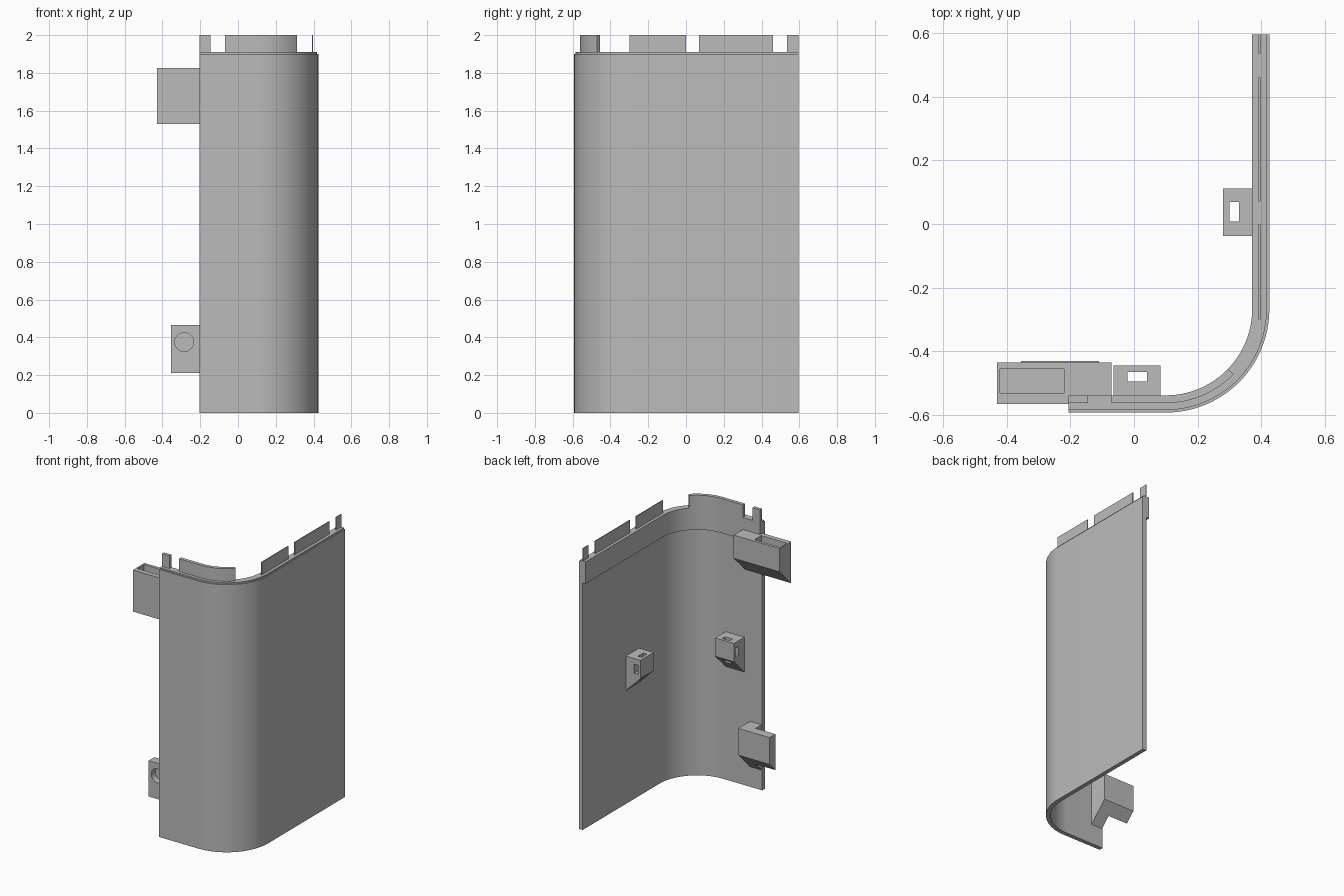
import bpy, bmesh, math
from math import cos, sin, radians

cube = bpy.data.objects.get("Cube")
if cube:
    bpy.data.objects.remove(cube, do_unlink=True)

grey = bpy.data.materials.new("plain grey")
grey.use_nodes = True
GREY = (0.5, 0.5, 0.5, 1)
grey.diffuse_color = GREY
grey.node_tree.nodes["Principled BSDF"].inputs["Base Color"].default_value = GREY

# Plan of the outer face: straight front, rounded corner, straight side
X_END, FRONT, SIDE, Y_END, R = -0.205, -0.592, 0.425, 0.595, 0.325
CX, CY = SIDE - R, FRONT + R


def loft(name, rings, smooth=False):
    """Join equal closed rings of points into a capped solid."""
    bm = bmesh.new()
    loops = [[bm.verts.new(p) for p in ring] for ring in rings]
    n = len(loops[0])
    for a, b in zip(loops, loops[1:]):
        for i in range(n):
            j = (i + 1) % n
            bm.faces.new((a[i], a[j], b[j], b[i]))
    bm.faces.new(loops[0])
    bm.faces.new(loops[-1])
    bmesh.ops.recalc_face_normals(bm, faces=bm.faces)
    mesh = bpy.data.meshes.new(name)
    bm.to_mesh(mesh)
    bm.free()
    mesh.materials.append(grey)
    obj = bpy.data.objects.new(name, mesh)
    bpy.context.collection.objects.link(obj)
    if smooth:
        bpy.ops.object.select_all(action="DESELECT")
        obj.select_set(True)
        bpy.context.view_layer.objects.active = obj
        bpy.ops.object.shade_smooth_by_angle(angle=radians(30))
    return obj


def arc(start, end, steps=24):
    """Corner stations: plan point plus outward direction."""
    angles = [radians(start + (end - start) * i / steps) for i in range(steps + 1)]
    return [(CX + R * cos(a), CY + R * sin(a), cos(a), sin(a)) for a in angles]


def front(x):
    return (x, FRONT, 0, -1)


def side(y):
    return (SIDE, y, 1, 0)


def sweep(name, stations, profile):
    """Sweep a (depth, height) profile along the plan."""
    rings = [[(x - d * nx, y - d * ny, z) for d, z in profile]
             for x, y, nx, ny in stations]
    return loft(name, rings, smooth=True)


def rect(a0, a1, b0, b1):
    return [(a0, b0), (a1, b0), (a1, b1), (a0, b1)]


def prism(name, outline, a0, a1, on_side=False):
    """Extrude a (y, z) outline along the wall, on the front or the side."""
    def place(a, y, z):
        return (-y - 0.165, a, z) if on_side else (a, y, z)
    return loft(name, [[place(a, y, z) for y, z in outline] for a in (a0, a1)])


def cut(obj, cutter):
    mod = obj.modifiers.new("cut", "BOOLEAN")
    mod.operation, mod.solver, mod.object = "DIFFERENCE", "EXACT", cutter
    bpy.ops.object.select_all(action="DESELECT")
    obj.select_set(True)
    bpy.context.view_layer.objects.active = obj
    bpy.ops.object.modifier_apply(modifier=mod.name)
    bpy.data.objects.remove(cutter, do_unlink=True)


# Curved wall with a thicker inner band and a stepped rim
sweep("curved_wall", [front(X_END)] + arc(-90, 0) + [side(Y_END)],
      [(0, 0), (0, 1.9), (0.008, 1.9), (0.008, 1.91), (0.054, 1.91),
       (0.054, 1.755), (0.03, 1.755), (0.03, 0)])

# Tabs standing on the rim
thick, thin = rect(0.03, 0.054, 1.9, 2), rect(0.028, 0.034, 1.9, 2)
sweep("front_end_tab", [front(X_END), front(-0.145)], thick)
sweep("corner_tab", [front(-0.07)] + arc(-90, -44, 14), thick)
for i, (y0, y1) in enumerate([(-0.3, 0), (0.07, 0.46), (0.535, Y_END)]):
    sweep(f"side_tab_{i + 1}", [side(y0), side(y1)], thin)

# Upper bracket with a sloping underside and a pocket in the top
upper = prism("upper_bracket",
              [(-0.565, 1.53), (-0.435, 1.66), (-0.435, 1.825), (-0.565, 1.825)],
              -0.43, -0.07)
cut(upper, prism("pocket_cutter", rect(-0.53, -0.455, 1.7, 1.9), -0.42, -0.22))

# Lower bracket: block on the wall, with a thinner arm past its end
lower = prism("lower_bracket",
              [(-0.565, 0.14), (-0.43, 0.275), (-0.43, 0.465), (-0.565, 0.465)],
              -0.355, -0.11)
cut(lower, prism("notch_cutter", rect(-0.7, -0.495, 0, 0.6), -0.5, -0.2))
circle = [(-0.285 + 0.05 * cos(math.tau * i / 32), 0.375 + 0.05 * sin(math.tau * i / 32))
          for i in range(32)]
cut(lower, loft("hole_cutter", [[(x, y, z) for x, z in circle] for y in (-0.6, -0.45)]))

# Two small slotted brackets inside the wall
for name, a0, on_side in (("front_clip", -0.065, False), ("side_clip", -0.037, True)):
    a1 = a0 + 0.148
    clip = prism(name, [(-0.57, 0.795), (-0.445, 0.92), (-0.445, 1.05), (-0.57, 1.05)],
                 a0, a1, on_side)
    cut(clip, prism("slot_cutter", rect(-0.495, -0.465, 0.7, 1.2),
                    a0 + 0.045, a1 - 0.042, on_side))
    cut(clip, prism("cross_cutter", rect(-0.495, -0.465, 0.945, 1.01),
                    a0 - 0.1, a1 + 0.1, on_side))
